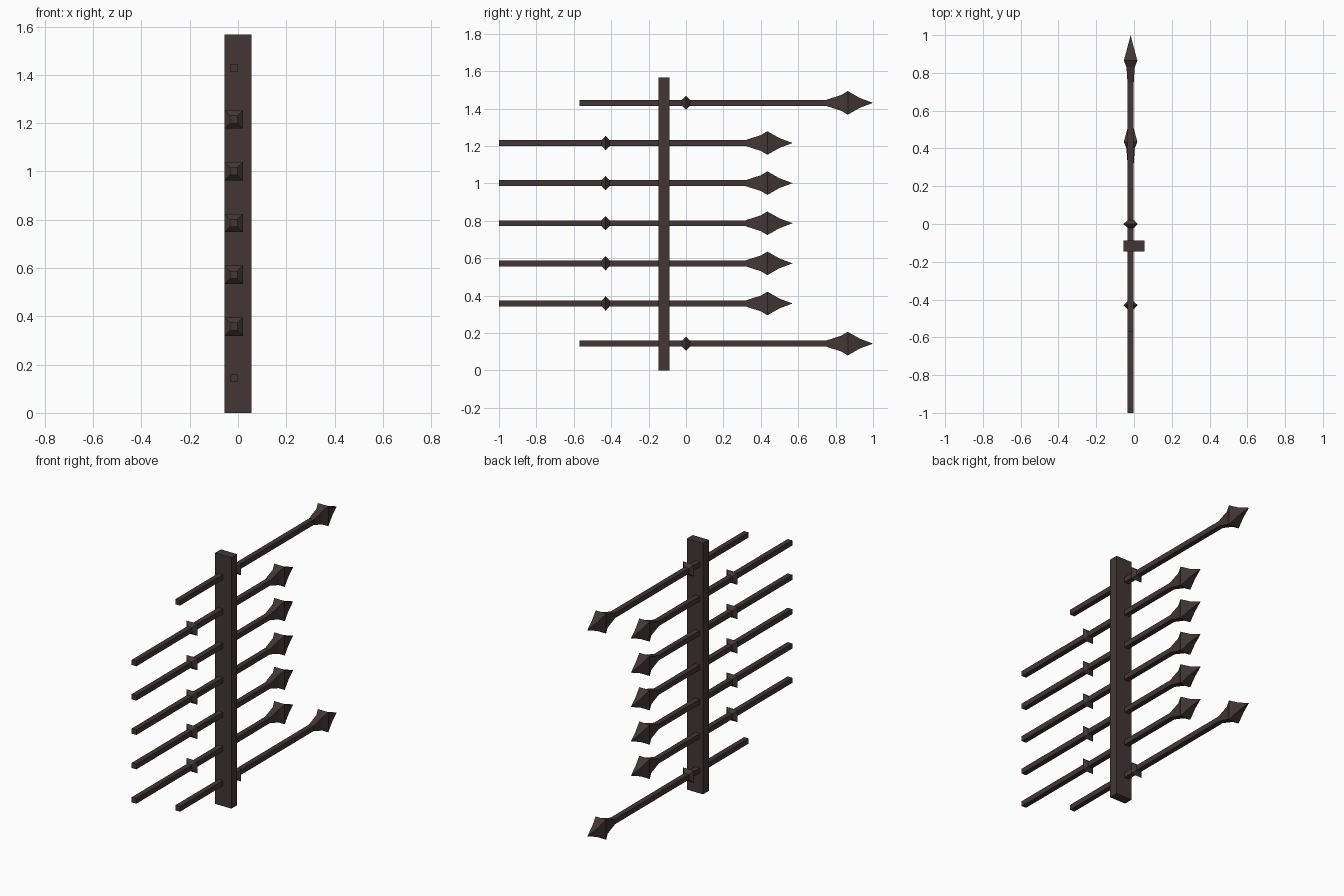
import bpy, bmesh

if "Cube" in bpy.data.objects:
    bpy.data.objects.remove(bpy.data.objects["Cube"])

iron = bpy.data.materials.new("dark_iron")
iron.diffuse_color = (0.055, 0.037, 0.037, 1)
iron.use_nodes = True
iron.node_tree.nodes["Principled BSDF"].inputs["Base Color"].default_value = iron.diffuse_color

ROD_X = -0.018


def finish(bm, name, loc):
    bmesh.ops.recalc_face_normals(bm, faces=bm.faces)
    me = bpy.data.meshes.new(name)
    bm.to_mesh(me)
    bm.free()
    me.materials.append(iron)
    ob = bpy.data.objects.new(name, me)
    ob.location = loc
    bpy.context.collection.objects.link(ob)
    return ob


def loft(name, stations, loc):
    """Rectangular sections (y, half x, half z) joined along y; zero size is a point."""
    bm = bmesh.new()
    rings = []
    for y, hx, hz in stations:
        if hx == 0:
            rings.append([bm.verts.new((0, y, 0))] * 4)
        else:
            rings.append([bm.verts.new((sx * hx, y, sz * hz))
                          for sx, sz in ((-1, -1), (1, -1), (1, 1), (-1, 1))])
    for a, b in zip(rings, rings[1:]):
        for i in range(4):
            j = (i + 1) % 4
            bm.faces.new(list(dict.fromkeys((a[i], a[j], b[j], b[i]))))
    for r in (rings[0], rings[-1]):
        if r[0] is not r[1]:
            bm.faces.new(r)
    return finish(bm, name, loc)


# flat upright post
loft("post", [(-0.029, 0.056, 0.7835), (0.029, 0.056, 0.7835)], (0, -0.117, 0.7835))

# seven spiked bars; the top and bottom ones are shifted towards the back
for n in range(7):
    z = 0.143 + n * 0.2145
    y = 0.0 if n in (0, 6) else -0.43
    loc = (ROD_X, y, z)
    loft(f"rod_{n + 1}", [(-0.57, 0.016, 0.016), (0.78, 0.016, 0.016)], loc)
    # square collar
    loft(f"collar_{n + 1}", [(-0.021, 0.016, 0.016), (0, 0.038, 0.038),
                             (0.021, 0.016, 0.016)], loc)
    # flared spear head
    loft(f"spear_head_{n + 1}", [(0.75, 0.0165, 0.0165), (0.83, 0.022, 0.042),
                                 (0.865, 0.036, 0.063), (0.93, 0.018, 0.026),
                                 (1.0, 0, 0)], loc)
